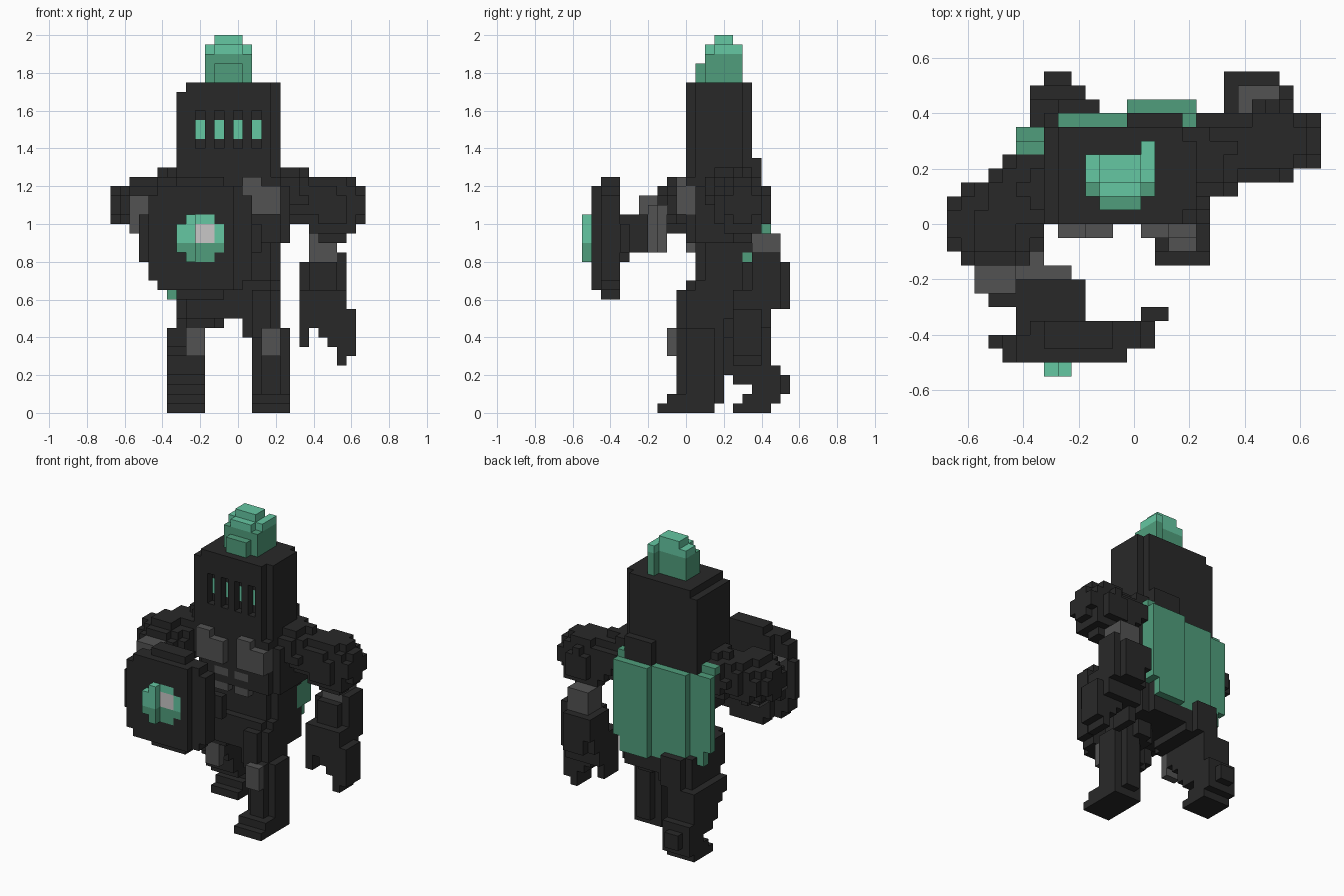
import bpy
import bmesh
from mathutils import Vector

CELL = 0.05  # edge of one cube; x cells are centred on multiples of it

if "Cube" in bpy.data.objects:
    bpy.data.objects.remove(bpy.data.objects["Cube"])


def make_material(name, red, green, blue):
    material = bpy.data.materials.new(name)
    material.use_nodes = True
    colour = (red, green, blue, 1)
    material.diffuse_color = colour
    material.node_tree.nodes["Principled BSDF"].inputs["Base Color"].default_value = colour
    return material


DARK = make_material("dark armour", .022, .022, .022)
GREY = make_material("grey joints", .085, .085, .085)
LIGHT = make_material("light green", .13, .57, .36)
GREEN = make_material("deep green", .08, .34, .2)
PALE = make_material("pale metal", .58, .57, .57)

cells = {}  # cell position -> (part name, material)


def fill(part, material, x_range, y_range, z_range, rule=None):
    """Fill an inclusive range of cells, optionally limited by a rule."""
    for x in range(x_range[0], x_range[1] + 1):
        for y in range(y_range[0], y_range[1] + 1):
            for z in range(z_range[0], z_range[1] + 1):
                if rule is None or rule(x, y, z):
                    cells[x, y, z] = (part, material)


def column(part, material, x_range, y_range, z_range):
    """Fill an upright block with its four vertical edges clipped."""
    fill(part, material, x_range, y_range, z_range,
         lambda x, y, z: x not in x_range or y not in y_range)


def round_limb(part, material, start, end, start_size, end_size):
    """Fill a tapered limb with round ends between two points."""
    start, end = Vector(start), Vector(end)
    axis = end - start
    reach = int(max(start_size, end_size)) + 1
    ranges = [(int(min(a, b)) - reach, int(max(a, b)) + reach) for a, b in zip(start, end)]

    def inside(x, y, z):
        point = Vector((x, y, z))
        t = max(0, min(1, (point - start).dot(axis) / axis.length_squared))
        return (point - start - axis * t).length <= start_size + (end_size - start_size) * t

    fill(part, material, *ranges, inside)


def ball(part, material, centre, sizes):
    ranges = [(int(c - s) - 1, int(c + s) + 1) for c, s in zip(centre, sizes)]
    fill(part, material, *ranges, lambda *point: sum(
        ((p - c) / s) ** 2 for p, c, s in zip(point, centre, sizes)) <= 1)


# Torso: hips, waist, ribcage and collar
column("hips", DARK, (-6, 4), (0, 7), (10, 13))
column("waist", DARK, (-5, 4), (1, 7), (13, 18))
column("chest", DARK, (-6, 5), (0, 7), (18, 23))
fill("chest", DARK, (-6, 4), (0, 6), (24, 24))
fill("collar", DARK, (0, 3), (7, 7), (23, 26))

# Left arm hanging, with a round shoulder guard
round_limb("left_shoulder", DARK, (4, 4, 23), (9, 5.5, 21.5), 2.9, 2.7)
ball("left_shoulder", DARK, (10, 5.5, 21.3), (3.6, 2.9, 3.6))
fill("left_elbow", GREY, (8, 10), (7, 9), (16, 18))
column("left_bracer", DARK, (7, 11), (6, 10), (11, 15))
fill("left_bracer", DARK, (7, 10), (10, 10), (13, 15))
fill("left_bracer", DARK, (11, 11), (7, 9), (15, 16))
fill("left_hand", DARK, (7, 11), (5, 8), (9, 12))
for x, bottom in ((7, 7), (9, 8), (10, 7), (11, 5), (12, 6)):
    fill("left_fingers", DARK, (x, x), (5, 7), (bottom, 10))

# Right arm raised forward, holding the shield
round_limb("right_shoulder", DARK, (-5, 3, 23), (-9, 1, 22), 2.7, 2.7)
ball("right_shoulder", DARK, (-10, -.7, 21.5), (3.6, 3.4, 3))
fill("right_elbow", GREY, (-11, -9), (-5, -3), (19, 22),
     lambda x, y, z: z < 22 or y < -3)
fill("right_forearm", GREY, (-9, -5), (-4, -3), (17, 21),
     lambda x, y, z: y < -3 or x < -6)
fill("right_bracer", DARK, (-10, -4), (-6, -5), (17, 20),
     lambda x, y, z: y < -5 or x > -9)
fill("right_hand", DARK, (-8, -4), (-8, -7), (16, 20))

# Grey chest and belly plates
for left, right in ((-5, -2), (1, 4)):
    fill("chest_plate", GREY, (left, right), (-1, 0), (21, 24),
         lambda x, y, z: z < 24 or x < right - 1)
for x in (-3, 0):
    for z in (17, 19):
        fill("belly_plate", GREY, (x, x + 1), (0, 0), (z, z))


# Stepped, slightly turned round shield with a boss
def shield_rule(x, y, z):
    front = -10 if -10 < x < 0 and abs(z - 18) < 6 else -9
    back = -9 if x < -7 else -8
    return (x + 4) ** 2 + (z - 18) ** 2 <= 42 and front <= y <= back


def boss_rule(x, y, z):
    return abs(x + 4) + abs(z - 18) < 4


fill("shield", DARK, (-10, 1), (-10, -8), (12, 24), shield_rule)
fill("shield", DARK, (1, 2), (-7, -7), (17, 19))
for x_range, y in (((-6, -2), -10), ((-6, -5), -11)):
    fill("shield_boss", LIGHT, x_range, (y, y), (18, 20), boss_rule)
    fill("shield_boss", GREEN, x_range, (y, y), (16, 17), boss_rule)
fill("boss_stud", PALE, (-4, -3), (-10, -10), (18, 19))

# Left leg stepping forward
column("left_thigh", DARK, (1, 4), (-1, 4), (8, 12))
column("left_shin", DARK, (2, 5), (-1, 3), (1, 8))
fill("left_foot", DARK, (2, 5), (-3, 2), (0, 0))
fill("left_foot", DARK, (2, 5), (-2, 2), (1, 1))
fill("left_knee", GREY, (3, 4), (-2, -2), (6, 8))

# Right leg trailing, heel lifted
column("right_thigh", DARK, (-6, -2), (1, 8), (9, 12))
for z, (front, back) in enumerate(((5, 8), (6, 9), (7, 10), (5, 10), (4, 9),
                                   (4, 8), (3, 8), (2, 8), (2, 8))):
    fill("right_shin" if z > 3 else "right_foot", DARK, (-7, -4), (front, back), (z, z),
         lambda x, y, z: y < 10 or -7 < x < -4)
fill("right_knee", GREY, (-5, -4), (1, 1), (6, 8))

# Stepped cape hanging from the shoulders, its top edge tucked in
for x in range(-8, 5):
    depth = 6 if x < -5 else 7 if x < 0 else 8
    bottom = 14 if x in (-8, 4) else 12
    fill("cape", GREEN, (x, x), (depth, depth), (bottom, 23))
    fill("cape", GREEN, (x, x), (depth - 1, depth - 1), (24, 24),
         lambda x, y, z: (x, y, z) not in cells)
fill("cape", GREEN, (4, 4), (6, 7), (14, 16))
fill("cape", GREEN, (4, 4), (7, 7), (17, 23))

# Helmet with clipped left corners and glowing slits
fill("helmet", DARK, (-6, 4), (0, 6), (25, 34),
     lambda x, y, z: (x < 4 or 0 < y < 6) and (x > -6 or z < 34))
for x in range(-4, 3, 2):
    for z in range(28, 32):
        del cells[x, 0, z]
    fill("eye_slits", LIGHT, (x, x), (1, 1), (29, 30))

# Plume
fill("plume", GREEN, (-3, 1), (2, 5), (35, 37), lambda x, y, z: x > 0 or y < 5)
fill("plume", GREEN, (-2, 0), (1, 1), (35, 36))
fill("plume_top", LIGHT, (-3, 1), (3, 5), (38, 38), lambda x, y, z: x > 0 or y < 5)
fill("plume_top", LIGHT, (-2, 0), (2, 2), (38, 38))
fill("plume_top", LIGHT, (-2, 0), (3, 4), (39, 39))


def build_part(part):
    """Make one object from the exposed faces of a part's cells."""
    mesh = bpy.data.meshes.new(part)
    bm = bmesh.new()
    corners, slots = {}, []
    for cell, (owner, material) in cells.items():
        if owner != part:
            continue
        if material not in slots:
            slots.append(material)
            mesh.materials.append(material)
        for axis in range(3):
            for side in (0, 1):
                neighbour = list(cell)
                neighbour[axis] += 2 * side - 1
                if tuple(neighbour) in cells:
                    continue
                loop = []
                for u, v in ((0, 0), (1, 0), (1, 1), (0, 1)):
                    corner = list(cell)
                    corner[axis] += side
                    corner[(axis + 1) % 3] += u
                    corner[(axis + 2) % 3] += v
                    key = tuple(corner)
                    if key not in corners:
                        corners[key] = bm.verts.new((Vector(key) - Vector((.5, 0, 0))) * CELL)
                    loop.append(corners[key])
                face = bm.faces.new(loop if side else loop[::-1])
                face.material_index = slots.index(material)
    bm.to_mesh(mesh)
    bm.free()
    bpy.context.collection.objects.link(bpy.data.objects.new(part, mesh))


for part_name in sorted({owner for owner, _ in cells.values()}):
    build_part(part_name)
